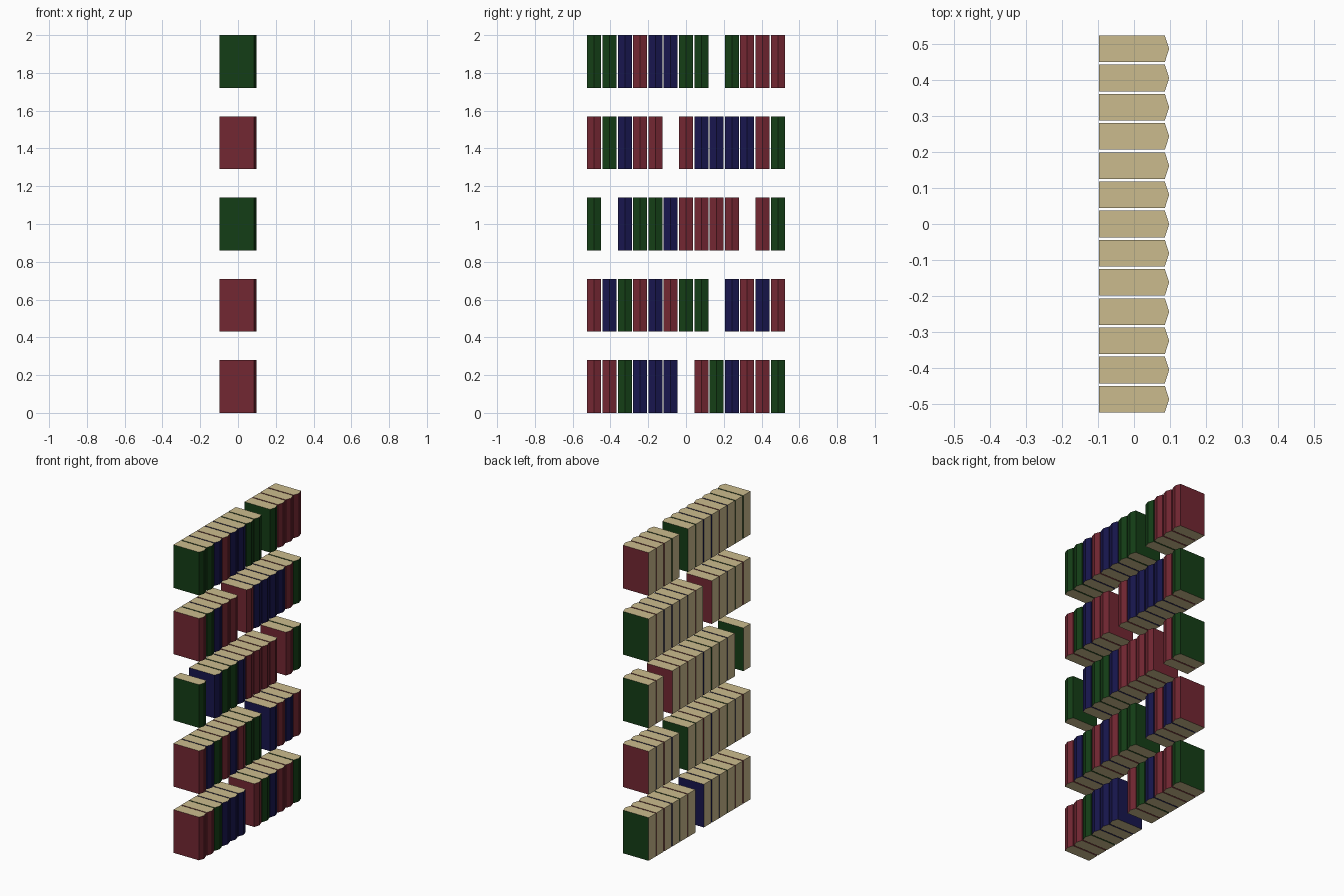
import bpy, bmesh

if "Cube" in bpy.data.objects:
    bpy.data.objects.remove(bpy.data.objects["Cube"])

# Shelf layout: rows from bottom to top, slots from front (-y) to back (+y), "_" = empty slot
ROWS = ["RRGBBB_RGBRRG",
        "RBGRBRGG_BRBR",
        "G_BGGBRRRR_RG",
        "RGBRR_RBBBBRG",
        "GGBRBBGG_GRRR"]
HEIGHT, ROW_PITCH = 0.28, 0.43
THICK, SLOT_PITCH = 0.074, 0.081


def material(name, rgb):
    m = bpy.data.materials.new(name)
    m.diffuse_color = (*rgb, 1)
    m.use_nodes = True
    m.node_tree.nodes["Principled BSDF"].inputs["Base Color"].default_value = m.diffuse_color
    return m


paper = material("paper", (0.60, 0.50, 0.27))
covers = {"R": ("red", material("red_cover", (0.17, 0.02, 0.032))),
          "G": ("green", material("green_cover", (0.007, 0.048, 0.008))),
          "B": ("blue", material("blue_cover", (0.009, 0.008, 0.075)))}


# Book: extruded outline with a ridged spine on +x and page edges at top, bottom and -x
def book_mesh(name, cover):
    t = THICK / 2
    outline = [(-0.0975, -t), (0.0855, -t), (0.0975, 0), (0.0855, t), (-0.0975, t)]
    bm = bmesh.new()
    base = bm.faces.new([bm.verts.new((x, y, 0)) for x, y in outline])
    ext = bmesh.ops.extrude_face_region(bm, geom=[base])
    top = [v for v in ext["geom"] if isinstance(v, bmesh.types.BMVert)]
    bmesh.ops.translate(bm, verts=top, vec=(0, 0, HEIGHT))
    bmesh.ops.recalc_face_normals(bm, faces=bm.faces)
    for f in bm.faces:
        f.normal_update()
        f.material_index = 1 if abs(f.normal.z) > 0.5 or f.normal.x < -0.5 else 0
    me = bpy.data.meshes.new(name)
    bm.to_mesh(me)
    bm.free()
    me.materials.append(cover)
    me.materials.append(paper)
    return me


meshes = {k: book_mesh(n + "_book", m) for k, (n, m) in covers.items()}

# Rows of books
for r, row in enumerate(ROWS):
    for s, key in enumerate(row):
        if key == "_":
            continue
        ob = bpy.data.objects.new(f"{covers[key][0]}_book_row{r + 1}_slot{s + 1}", meshes[key])
        ob.location = (0, (s - 6) * SLOT_PITCH, r * ROW_PITCH)
        bpy.context.collection.objects.link(ob)
